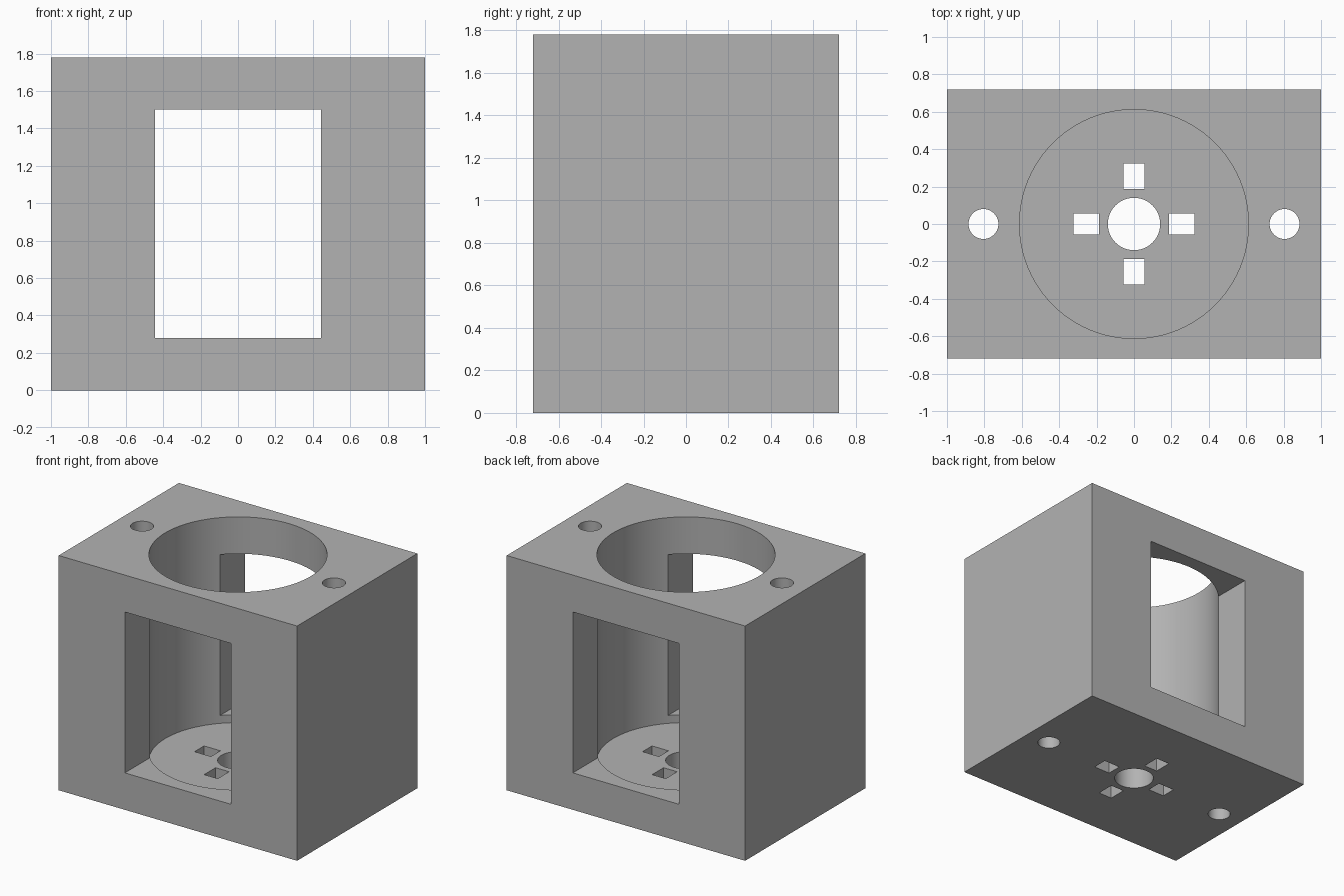
import bpy
from math import pi, cos, sin

cube = bpy.data.objects.get("Cube")
if cube:
    bpy.data.objects.remove(cube, do_unlink=True)

WIDTH, DEPTH, HEIGHT = 2.0, 1.44, 1.78
FLOOR, SILL, LINTEL = 0.22, 0.28, 1.50

grey = bpy.data.materials.new("plain grey")
grey.use_nodes = True
grey.diffuse_color = (0.45, 0.45, 0.45, 1)
grey.node_tree.nodes["Principled BSDF"].inputs["Base Color"].default_value = grey.diffuse_color


def box(name, size, centre, turn=0):
    bpy.ops.mesh.primitive_cube_add(size=1, location=centre, rotation=(0, 0, turn))
    obj = bpy.context.object
    obj.name = name
    obj.scale = size
    bpy.ops.object.transform_apply(location=True, rotation=True, scale=True)
    return obj


def drill(name, radius, x, bottom, top, sides):
    bpy.ops.mesh.primitive_cylinder_add(vertices=sides, radius=radius, depth=top - bottom,
                                        location=(x, 0, (bottom + top) / 2))
    obj = bpy.context.object
    obj.name = name
    bpy.ops.object.transform_apply(location=True, rotation=True, scale=True)
    return obj


# Solid block
housing = box("housing_block", (WIDTH, DEPTH, HEIGHT), (0, 0, HEIGHT / 2))
housing.data.materials.append(grey)

# Main bore, front-to-back window and shaft hole
cutters = [
    drill("bore_cutter", 0.612, 0, FLOOR, HEIGHT + 0.2, 96),
    box("window_cutter", (0.89, 2, LINTEL - SILL), (0, 0, (SILL + LINTEL) / 2)),
    drill("shaft_hole_cutter", 0.14, 0, -0.2, 0.5, 64),
]

# Bolt holes through the full height
for side in (-1, 1):
    cutters.append(drill("bolt_hole_cutter", 0.08, side * 0.805, -0.2, HEIGHT + 0.2, 48))

# Four slots around the shaft hole
for i in range(4):
    a = i * pi / 2
    cutters.append(box("slot_cutter", (0.137, 0.114, 0.7),
                       (0.256 * cos(a), 0.256 * sin(a), 0.15), a))

# Cut every opening, then discard the cutters
bpy.ops.object.select_all(action="DESELECT")
housing.select_set(True)
bpy.context.view_layer.objects.active = housing
for cutter in cutters:
    cutter.hide_render = True
    mod = housing.modifiers.new("cut", "BOOLEAN")
    mod.operation = "DIFFERENCE"
    mod.solver = "EXACT"
    mod.object = cutter
    bpy.ops.object.modifier_apply(modifier=mod.name)
    bpy.data.objects.remove(cutter, do_unlink=True)

bpy.ops.object.shade_smooth_by_angle(angle=pi / 6)
